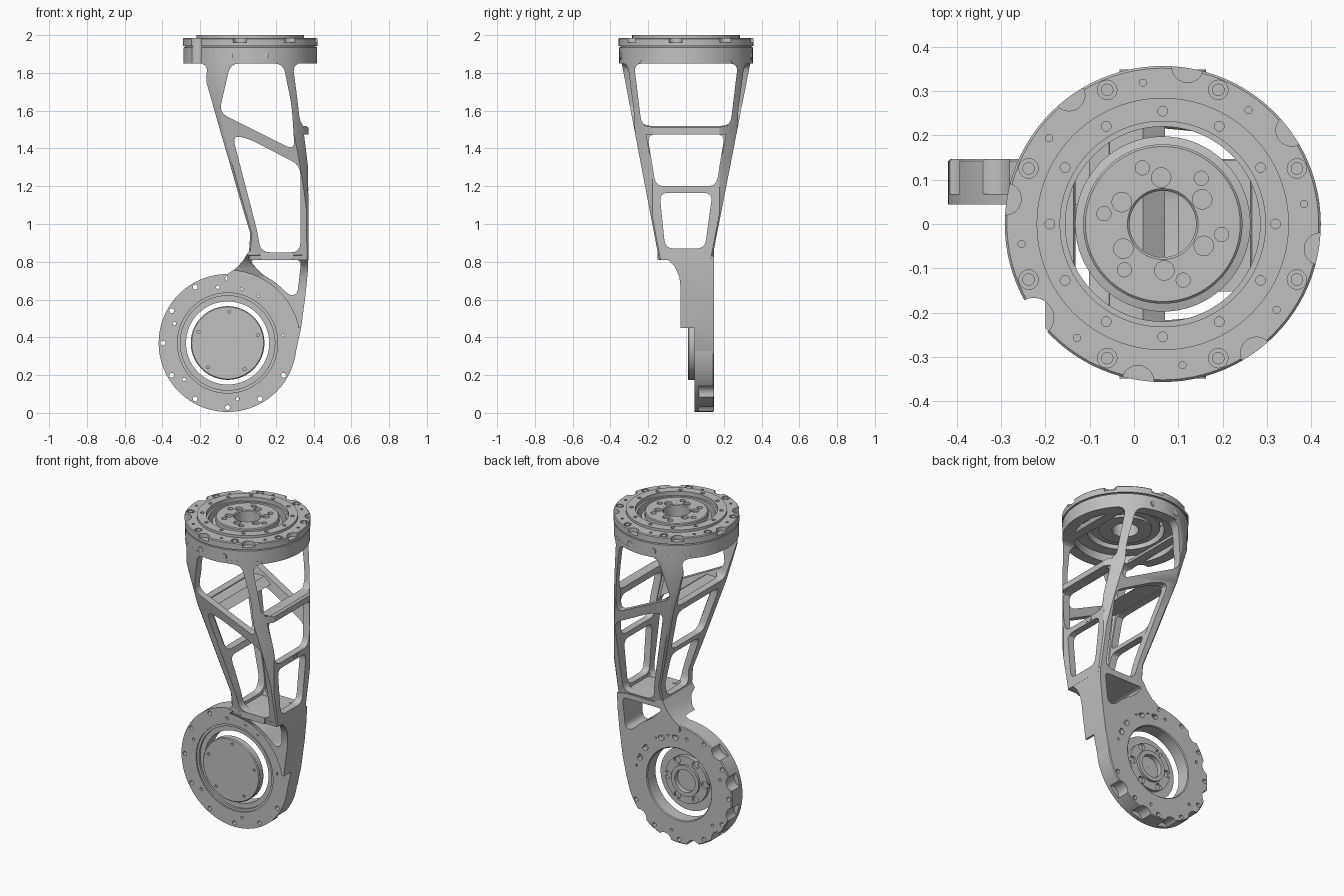
import bpy, bmesh
from math import cos, sin, acos, asin, radians, hypot, pi
from mathutils import Vector

if "Cube" in bpy.data.objects:
    bpy.data.objects.remove(bpy.data.objects["Cube"])

GREY = (0.53, 0.53, 0.53, 1)
metal = bpy.data.materials.new("machined grey metal")
metal.use_nodes = True
metal.diffuse_color = GREY
metal.node_tree.nodes["Principled BSDF"].inputs["Base Color"].default_value = GREY

TOP_X = 0.065                 # axis of the upper joint
WHEEL_X, WHEEL_Z = -0.055, 0.37   # axis of the lower joint
BACK = 0.147                  # rear face of the lower arm and wheel


def finish(name, bm):
    bmesh.ops.recalc_face_normals(bm, faces=bm.faces)
    mesh = bpy.data.meshes.new(name)
    bm.to_mesh(mesh)
    bm.free()
    mesh.materials.append(metal)
    ob = bpy.data.objects.new(name, mesh)
    bpy.context.collection.objects.link(ob)
    return ob


def skin(bm, rings, closed=False):
    """Join rings of points; cap the ends or close into a loop."""
    vs = [[bm.verts.new(p) for p in ring] for ring in rings]
    n = len(vs[0])
    pairs = list(zip(vs, vs[1:])) + ([(vs[-1], vs[0])] if closed else [])
    for a, b in pairs:
        for i in range(n):
            j = (i + 1) % n
            bm.faces.new((a[i], a[j], b[j], b[i]))
    if not closed:
        bm.faces.new(vs[0][::-1])
        bm.faces.new(vs[-1])


def loft(name, rings, closed=False):
    bm = bmesh.new()
    skin(bm, rings, closed)
    return finish(name, bm)


def circle(axis, r, h, centre=None, n=96):
    cx, cy = centre or ((TOP_X, 0) if axis == "z" else (WHEEL_X, WHEEL_Z))
    ring = [(cx + r * cos(2 * pi * i / n), cy + r * sin(2 * pi * i / n)) for i in range(n)]
    return [(u, v, h) if axis == "z" else (u, h, v) for u, v in ring]


def lathe(name, axis, profile):
    return loft(name, [circle(axis, r, h) for r, h in profile], closed=True)


def pins(name, axis, ring_r, r, lo, hi, angles):
    """Cylinders on a bolt circle."""
    cx, cy = (TOP_X, 0) if axis == "z" else (WHEEL_X, WHEEL_Z)
    bm = bmesh.new()
    for a in map(radians, angles):
        c = (cx + ring_r * cos(a), cy + ring_r * sin(a))
        skin(bm, [circle(axis, r, h, c, 20) for h in (lo, hi)])
    return finish(name, bm)


def rounded(pts, r):
    out = []
    pts = [Vector(p) for p in pts]
    for i, p in enumerate(pts):
        a, b = pts[i - 1] - p, pts[(i + 1) % len(pts)] - p
        s = p + a.normalized() * min(r, a.length * .45)
        e = p + b.normalized() * min(r, b.length * .45)
        for t in (0, .25, .5, .75, 1):
            out.append(s * (1 - t) ** 2 + p * 2 * t * (1 - t) + e * t * t)
    return out


def prism(name, axis, pts, lo, hi, r=0.0):
    pts = rounded(pts, r) if r else pts
    place = (lambda p, t: (t, p[0], p[1])) if axis == "x" else (lambda p, t: (p[0], t, p[1]))
    return loft(name, [[place(p, t) for p in pts] for t in (lo, hi)])


def box(name, lo, hi):
    (x0, y0, z0), (x1, y1, z1) = lo, hi
    return prism(name, "y", [(x0, z0), (x1, z0), (x1, z1), (x0, z1)], y0, y1)


def cut(ob, *cutters):
    for c in cutters:
        c.hide_render = True
        m = ob.modifiers.new("cut", "BOOLEAN")
        m.operation, m.solver, m.object = "DIFFERENCE", "EXACT", c
        bpy.context.view_layer.objects.active = ob
        bpy.ops.object.modifier_apply(modifier=m.name)
    for c in cutters:
        bpy.data.objects.remove(c)


def outside():
    """Everything beyond the round flange."""
    return lathe("outside", "z", [(.3545, .5), (.8, .5), (.8, 2.2), (.3545, 2.2)])


def section(z, xl, xr, yf, yb, radius, wall=0.0):
    """Rectangle with its corners turned to a circle."""
    hx, hy = (xr - xl) / 2 - wall, (yb - yf) / 2 - wall
    cx, cy = (xl + xr) / 2, (yf + yb) / 2
    R = min(radius, .975 * hypot(hx, hy))
    a0, a1 = acos(min(1, hx / R)), asin(min(1, hy / R))
    quarter = [(R * cos(a0 + (a1 - a0) * i / 7), R * sin(a0 + (a1 - a0) * i / 7)) for i in range(8)]
    pts = quarter + [(-x, y) for x, y in quarter[::-1]]
    pts += [(-x, -y) for x, y in quarter] + [(x, -y) for x, y in quarter[::-1]]
    return [(cx + x, cy + y, z) for x, y in pts]


# Tapered hollow link body: z, left edge, right edge
EDGES = [(0.81, .055, .372), (0.95, .065, .372), (1.15, .005, .372), (1.3, -.038, .371),
         (1.5, -.096, .346), (1.75, -.167, .303), (1.82, -.17, .3), (1.87, -.2, .33)]


def body_rings(radius, wall):
    rings = []
    for z, xl, xr in EDGES:
        k = (z - .85) / 1.0
        rings.append(section(z, xl, xr, -.15 - .19 * k, .145 + .195 * k, radius, wall))
    return rings


body = loft("link_body", body_rings(.36, 0))
inner = body_rings(.3, .045)
inner[0] = [(x, y, .85) for x, y, z in inner[0]]
inner[-1] = [(x, y, 1.95) for x, y, z in inner[-1]]
front_windows = [
    [(-.04, 1.85), (.24, 1.85), (.285, 1.62), (.3, 1.39), (-.1, 1.59)],
    [(-.03, 1.47), (.06, 1.45), (.33, 1.31), (.33, .85), (.12, .85), (.105, .95)]]
side_windows = [
    [(-.275, 1.85), (.275, 1.85), (.235, 1.52), (-.235, 1.52)],
    [(-.205, 1.475), (.205, 1.475), (.16, 1.2), (-.16, 1.2)],
    [(-.14, 1.165), (.14, 1.165), (.1, .87), (-.11, .87)]]
cut(body, loft("hollow", inner),
    *[prism("front_window", "y", w, -.6, .6, .05) for w in front_windows],
    *[prism("side_window", "x", w, -.6, .6, .045) for w in side_windows],
    outside())

# Cross web, outer lug and cable clips
prism("cross_web", "y", [(-.085, 1.515), (.02, 1.515), (.07, 1.48), (-.07, 1.48)], -.25, .25)
lug = prism("outer_lug", "y", [(.33, 1.475), (.372, 1.475), (.372, 1.51), (.36, 1.52), (.33, 1.52)], -.24, .24)
cut(lug, outside())
box("cable_clip", (.12, -.152, .81), (.29, -.12, .85))
for y in (.03, .06):
    box("side_clip", (.36, y - .01, 1.175), (.374, y + .01, 1.192))

# Solid lower arm leading to the wheel
arm = prism("lower_arm", "y", [
    (.065, .868), (.05, .845), (.03, .81), (-.01, .765), (-.055, .735), (-.055, .6), (.12, .55), (.2, .3),
    (.27, .22), (.308, .33), (.334, .45), (.357, .62), (.37, .75), (.372, .83), (.3, .84), (.12, .84)], -.15, BACK)
front_trim = prism("front_trim", "x", [
    (-.4, 1.1), (-.165, 1.1), (-.15, .835), (-.1, .815), (-.06, .775), (-.035, .72), (-.028, .66),
    (-.028, .45), (-.028, .1), (-.4, .1)], -.6, .6)
pocket = loft("pocket", [circle("y", .385, h) for h in (-.3, .044)])
below = box("below", (.0, -.3, .1), (.5, .044, .45))
bore = loft("bore", [circle("y", .3, h) for h in (-.1, .3)])
arm_window = prism("arm_window", "y", [(.06, .81), (.335, .81), (.315, .63), (.275, .62), (.2, .69), (.12, .74)],
                   -.4, .4, .03)
cut(arm, front_trim, pocket, below, bore, arm_window)

# Lower joint ring with scalloped rear rim
wheel = lathe("wheel_ring", "y", [
    (.22, .065), (.25, .065), (.25, .052), (.265, .052), (.265, .044), (.365, .044),
    (.365, BACK - .005), (.36, BACK), (.225, BACK), (.22, BACK - .005)])
cut(wheel,
    pins("scallops", "y", .385, .048, .068, .2, range(135, 331, 30)),
    pins("rim_holes", "y", .342, .013, -.1, .3, range(0, 360, 30)),
    pins("small_holes", "y", .3, .009, -.1, .3, (8, 57, 75, 100, 160, 220, 280)),
    pins("arm_bolt_holes", "y", .29, .02, .12, .3, (20, 36, 65, 85)))

# Output disc inside the ring
disc = lathe("output_disc", "y", [
    (.001, .01), (.19, .01), (.195, .015), (.195, .05), (.145, .05), (.145, .075),
    (.095, .075), (.095, .09), (.07, .09), (.07, .06), (.001, .06)])
cut(disc,
    pins("disc_screws", "y", .165, .008, -.1, .02, range(15, 360, 72)),
    pins("hub_pockets", "y", .125, .022, .06, .2, range(0, 360, 60)))

# Mounting flange at the top of the body
notch = 216
flange = lathe("mount_flange", "z", [
    (.29, 1.85), (.354, 1.85), (.354, 1.935), (.346, 1.938), (.346, 1.945), (.29, 1.945)])
cut(flange, pins("flange_notch", "z", .36, .045, 1.8, 2.1, [notch]))
for side in (-1, 1):
    for dx in (-.08, .08):
        lo, hi = sorted((side * .33, side * .349))
        c = (TOP_X + dx, 1.89)
        loft("flange_screw", [circle("y", .018, h, c, 20) for h in (lo, hi)])

# Upper joint ring
bolts = [22.5 + 45 * i for i in range(8)]
upper = lathe("upper_ring", "z", [
    (.22, 1.9), (.3, 1.9), (.3, 1.943), (.357, 1.943), (.357, 1.98), (.352, 1.985),
    (.285, 1.985), (.285, 2.0), (.232, 2.0), (.232, 1.975), (.22, 1.975)])
cut(upper,
    pins("rim_scallops", "z", .36, .036, 1.96, 2.1, [a for a in range(36, 396, 45) if a != notch]),
    pins("ring_notch", "z", .36, .045, 1.8, 2.1, [notch]),
    pins("counterbores", "z", .328, .022, 1.97, 2.1, bolts),
    pins("ring_holes", "z", .255, .011, 1.96, 2.1, [30 * i for i in range(12)]),
    pins("rim_small_holes", "z", .322, .008, 1.97, 2.1, [8 + 45 * i for i in range(8)]))
pins("rim_bolts", "z", .328, .014, 1.95, 1.983, bolts)

# Upper hub
hub = lathe("upper_hub", "z", [
    (.075, 1.9), (.15, 1.9), (.15, 1.915), (.198, 1.915), (.198, 1.955), (.18, 1.96),
    (.18, 1.985), (.175, 1.99), (.08, 1.99), (.075, 1.985)])
cut(hub,
    pins("hub_bolts", "z", .105, .022, 1.975, 2.1, range(32, 392, 60)),
    pins("hub_holes", "z", .135, .016, 1.95, 2.1, range(50, 410, 60)))

# Smooth curved faces, keep machined edges crisp
bpy.ops.object.select_all(action="DESELECT")
for ob in bpy.context.scene.objects:
    if ob.type == "MESH":
        ob.select_set(True)
        bpy.context.view_layer.objects.active = ob
bpy.ops.object.shade_smooth_by_angle(angle=radians(30))
